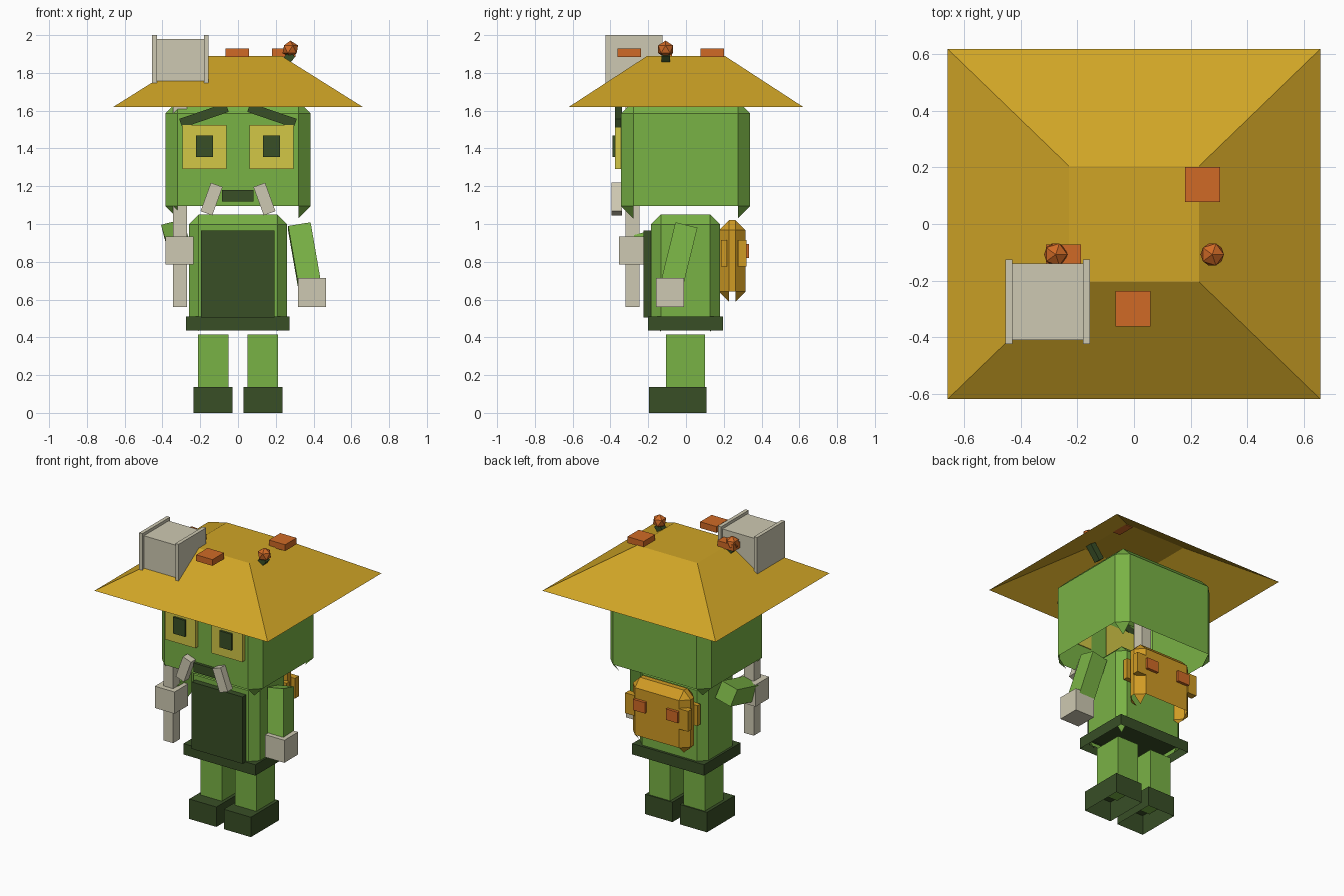
import bpy, bmesh
from math import radians
from mathutils import Vector, Matrix

if "Cube" in bpy.data.objects:
    bpy.data.objects.remove(bpy.data.objects["Cube"])


def material(name, r, g, b):
    lin = [((c / 255 + 0.055) / 1.055) ** 2.4 for c in (r, g, b)] + [1]
    m = bpy.data.materials.new(name)
    m.use_nodes = True
    m.diffuse_color = lin
    m.node_tree.nodes["Principled BSDF"].inputs["Base Color"].default_value = lin
    return m


GREEN = material("leaf green", 121, 178, 69)
DARK = material("dark green", 56, 78, 38)
STRAW = material("straw", 208, 165, 38)
GOLD = material("pack gold", 208, 155, 36)
ORANGE = material("orange", 208, 106, 38)
BONE = material("bone grey", 206, 201, 178)
YELLOW = material("eye yellow", 210, 199, 70)


def finish(name, bm, mat):
    mesh = bpy.data.meshes.new(name)
    bm.normal_update()
    bm.to_mesh(mesh)
    bm.free()
    mesh.materials.append(mat)
    obj = bpy.data.objects.new(name, mesh)
    bpy.context.scene.collection.objects.link(obj)
    return obj


def box(name, mat, x, y, z, bevel=0, open_bottom=False, turn=0):
    """Box from (min, max) ranges; turn rotates it about the y axis."""
    size = [r[1] - r[0] for r in (x, y, z)]
    mid = Vector([(r[0] + r[1]) / 2 for r in (x, y, z)])
    bm = bmesh.new()
    bmesh.ops.create_cube(bm, size=1)
    bmesh.ops.scale(bm, vec=size, verts=bm.verts)
    if bevel:
        bmesh.ops.bevel(bm, geom=bm.edges[:], offset=bevel, segments=1,
                        affect='EDGES', clamp_overlap=True)
    if open_bottom:
        # the corner triangles stay as little hanging points
        bm.normal_update()
        low = [f for f in bm.faces if f.normal.z < -0.3 and len(f.verts) > 3]
        bmesh.ops.delete(bm, geom=low, context='FACES')
    bm.transform(Matrix.Translation(mid) @ Matrix.Rotation(radians(turn), 4, 'Y'))
    return finish(name, bm, mat)


def limb(name, mat, start, end, width, roll=0):
    """Square bar between two points."""
    a, b = Vector(start), Vector(end)
    bm = bmesh.new()
    bmesh.ops.create_cube(bm, size=1)
    bmesh.ops.scale(bm, vec=(width, width, (b - a).length), verts=bm.verts)
    axis = (b - a).normalized()
    side = Vector((1, 0, 0))
    side = (side - axis * side.dot(axis)).normalized()
    frame = Matrix((side, axis.cross(side), axis)).transposed().to_4x4()
    spin = Matrix.Rotation(radians(roll), 4, 'Z')
    bm.transform(Matrix.Translation((a + b) / 2) @ frame @ spin)
    return finish(name, bm, mat)


def span(side, near, far):
    return tuple(sorted((side * near, side * far)))


# Head, torso and belt
box("head", GREEN, (-.385, .385), (-.345, .34), (1.03, 1.65), .066, True)
box("torso", GREEN, (-.26, .26), (-.185, .18), (.43, 1.05), .052, True)
box("chest_plate", DARK, (-.195, .192), (-.225, -.18), (.505, .965))
box("belt", DARK, (-.275, .272), (-.2, .197), (.435, .51), 0, True)
box("mouth", DARK, (-.085, .083), (-.365, -.34), (1.118, 1.18))

# Paired parts of face, legs and pack
for side, label in ((1, "left"), (-1, "right")):
    box(label + "_eye", YELLOW, span(side, .062, .295), (-.375, -.34), (1.29, 1.525))
    box(label + "_pupil", DARK, span(side, .132, .222), (-.39, -.37), (1.355, 1.468))
    box(label + "_brow", DARK, span(side, .05, .31), (-.375, -.34), (1.55, 1.6), turn=side * 19)
    box(label + "_tusk", BONE, span(side, .107, .173), (-.395, -.34), (1.052, 1.212),
        turn=-side * 20)
    box(label + "_leg", GREEN, span(side, .05, .213), (-.105, .1), (.1, .415))
    box(label + "_boot", DARK, span(side, .028, .235), (-.195, .108), (0, .137), 0, True)
    box(label + "_pack_button", ORANGE, span(side, .08, .17), (.31, .334), (.82, .895))
    for part, y in (("front", (.185, .218)), ("rear", (.275, .32))):
        box(label + "_pack_tab_" + part, GOLD, span(side, .17, .24), y, (.775, .915))

box("backpack", GOLD, (-.22, .22), (.175, .315), (.59, 1.02), .052, True)

# Arms and hands
limb("left_arm", GREEN, (.325, .0, .985), (.385, -.085, .64), .12)
box("left_hand", BONE, (.318, .465), (-.16, -.01), (.56, .715))
limb("right_arm", GREEN, (-.335, .04, .955), (-.31, -.26, .87), .12, 14)
box("right_hand", BONE, (-.385, -.235), (-.355, -.207), (.785, .935))

# Hammer standing upright through the hat
box("hammer_shaft", BONE, (-.345, -.27), (-.32, -.245), (.56, 1.78))
box("hammer_head", BONE, (-.435, -.175), (-.41, -.14), (1.715, 1.98))
for label, x in (("outer", (-.455, -.43)), ("inner", (-.18, -.155))):
    box("hammer_cap_" + label, BONE, x, (-.425, -.125), (1.7, 2.0))

# Hat: hollow tapered shell
bm = bmesh.new()
bmesh.ops.create_cube(bm, size=2)
for v in bm.verts:
    v.co = (v.co.x * .23, v.co.y * .205, 1.89) if v.co.z > 0 else \
           (v.co.x * .66, v.co.y * .62, 1.62)
bm.normal_update()
bmesh.ops.delete(bm, geom=[f for f in bm.faces if f.normal.z < -.9], context='FACES')
finish("hat", bm, STRAW)

# Hat ornaments
for label, x, y in (("front", -.003, -.3), ("left", .243, .14), ("right", -.25, -.135)):
    box("hat_tile_" + label, ORANGE, (x - .062, x + .062), (y - .062, y + .062), (1.885, 1.928))
for side, label in ((1, "left"), (-1, "right")):
    x, y = side * .277, -.108
    limb(label + "_bud_stem", DARK, (x + side * .008, y, 1.9), (x - side * .085, y, 1.78), .045)
    bm = bmesh.new()
    bmesh.ops.create_icosphere(bm, subdivisions=1, radius=.046)
    bm.transform(Matrix.Translation((x, y, 1.925)))
    finish(label + "_bud", bm, ORANGE)
